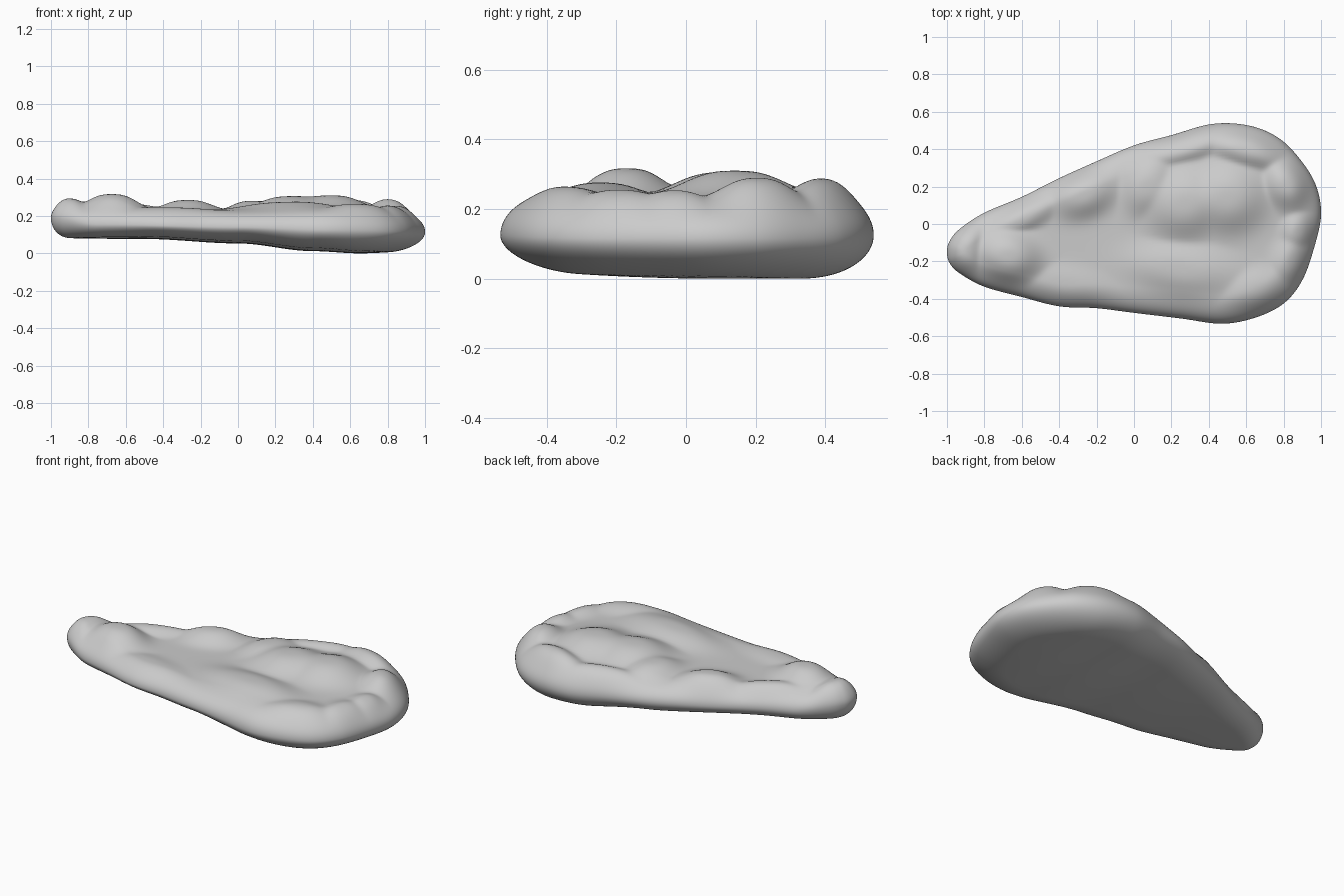
import bpy
import bmesh
import math
from mathutils import Vector, geometry
from mathutils.kdtree import KDTree

if "Cube" in bpy.data.objects:
    bpy.data.objects.remove(bpy.data.objects["Cube"], do_unlink=True)

STATIONS = 170
AROUND = 80

# Plan outline: matching points from the narrow end to the broad end
front_edge = [(-1, -.15), (-.985, -.21), (-.93, -.265), (-.8, -.335), (-.6, -.39),
              (-.4, -.44), (-.2, -.45), (0, -.475), (.25, -.505), (.47, -.533), (.65, -.5),
              (.8, -.425), (.9, -.3), (.965, -.12), (1, .05)]
back_edge = [(-1, -.15), (-.985, -.09), (-.93, -.025), (-.8, .06), (-.6, .145), (-.4, .245),
             (-.2, .335), (0, .42), (.2, .475), (.42, .535), (.62, .525), (.78, .455),
             (.9, .33), (.975, .2), (1, .05)]

# Height stations along x: underside, widest line, upper base level
underside = [(-1, .077), (-.5, .077), (0, .053), (.4, .012), (.65, 0), (1, .015)]
waist = [(-1, .19), (-.75, .155), (0, .14), (.5, .125), (1, .115)]
upper = [(-1, .245), (-.7, .24), (-.4, .23), (0, .23), (.5, .24), (1, .225)]

# Rounded lumps: x, y, half length, half width, turn in degrees, height
lumps = [
    (-.91, -.13, .09, .13, 0, .05),
    (-.67, -.17, .14, .11, -15, .077),
    (-.58, .04, .18, .06, 28, .03),
    (-.27, .16, .14, .1, 20, .055),
    (-.38, -.32, .2, .08, -8, .015),
    (.07, .2, .1, .13, -25, .05),
    (.28, .42, .2, .07, 17, .035),
    (.27, .11, .17, .15, 10, .07),
    (.5, .14, .17, .15, 0, .07),
    (.6, .4, .16, .08, -15, .05),
    (.82, .21, .1, .11, 20, .06),
    (.25, -.24, .24, .11, -8, .04),
    (.66, -.35, .15, .09, 15, .027),
    (.84, -.2, .08, .11, -20, .03),
    (.88, -.04, .07, .08, 0, .03),
]


def smooth_curve(points, other, s):
    """Point at fraction s of one edge, turning smoothly into the other edge at its ends."""
    run = [other[1], *points, other[-2]]
    last = len(points) - 1
    i = min(int(s * last), last - 1)
    t = s * last - i
    a, b, c, d = (Vector(p) for p in run[i:i + 4])
    return b + (c - a) * (t / 2) + (a * 2 - b * 5 + c * 4 - d) * (t * t / 2) \
        + (b * 3 - a - c * 3 + d) * (t ** 3 / 2)


def level(table, x):
    """Eased interpolation of a height table."""
    for (xa, za), (xb, zb) in zip(table, table[1:]):
        if x <= xb:
            t = min(max((x - xa) / (xb - xa), 0), 1)
            return za + (zb - za) * t * t * (3 - 2 * t)
    return table[-1][1]


# Outline samples for measuring distance from the rim
fractions = [i / 510 for i in range(511)]
outline = [smooth_curve(front_edge, back_edge, s) for s in fractions]
outline += [smooth_curve(back_edge, front_edge, s) for s in reversed(fractions[1:-1])]
tree = KDTree(len(outline))
for index, point in enumerate(outline):
    tree.insert(point.to_3d(), index)
tree.balance()


def rim_distance(p):
    index = tree.find(p.to_3d())[1]
    here = outline[index]
    best = (p - here).length
    for other in (outline[index - 1], outline[(index + 1) % len(outline)]):
        near, t = geometry.intersect_point_line(p, here, other)
        if 0 <= t <= 1:
            best = min(best, (p - near.to_2d()).length)
    return best


def lump_height(p):
    """Blend the lumps so that soft valleys stay between them."""
    total = 0
    for x, y, length, width, turn, height in lumps:
        a = math.radians(turn)
        dx, dy = p.x - x, p.y - y
        along = (dx * math.cos(a) + dy * math.sin(a)) / length
        across = (dy * math.cos(a) - dx * math.sin(a)) / width
        r = along * along + across * across
        total += (height * math.exp(-.7 * r ** 1.4)) ** 4
    return total ** (1 / 4)


def rounding(distance, radius):
    t = min(distance / radius, 1)
    return math.sqrt(1 - (1 - t) ** 2)


def surface_point(p, is_top, on_rim):
    distance = 0 if on_rim else rim_distance(p)
    middle = level(waist, p.x)
    broad = (p.x + 1) / 2
    if is_top:
        f = rounding(distance, .1 + .07 * broad)
        z = middle + (level(upper, p.x) + lump_height(p) - middle) * f
    else:
        # The underside lifts gently towards the front
        f = rounding(distance, .1 + .1 * broad)
        floor = level(underside, p.x) + .08 * min(p.y - .1, 0) ** 2
        z = middle + (floor - middle) * f
    return p.x, p.y, z


# Body: closed rings lofted along the length, closed at both ends by a pole
bm = bmesh.new()
rings = []
for i in range(1, STATIONS):
    s = i / STATIONS
    front = smooth_curve(front_edge, back_edge, s)
    back = smooth_curve(back_edge, front_edge, s)
    ring = []
    for j in range(2 * AROUND):
        w = (1 - math.cos(math.pi * j / AROUND)) / 2
        p = front.lerp(back, w)
        ring.append(bm.verts.new(surface_point(p, j < AROUND, j % AROUND == 0)))
    rings.append(ring)


def neighbours(ring):
    return zip(ring, ring[1:] + ring[:1])


for ring_a, ring_b in zip(rings, rings[1:]):
    for (a, b), (c, d) in zip(neighbours(ring_a), neighbours(ring_b)):
        bm.faces.new((a, b, d, c))
for ring, tip in ((rings[0], front_edge[0]), (rings[-1], front_edge[-1])):
    pole = bm.verts.new(surface_point(Vector(tip), True, True))
    for a, b in neighbours(ring):
        bm.faces.new((a, b, pole))
bmesh.ops.recalc_face_normals(bm, faces=bm.faces)

mesh = bpy.data.meshes.new("lumpy_slab")
bm.to_mesh(mesh)
bm.free()
mesh.shade_smooth()
slab = bpy.data.objects.new("lumpy_slab", mesh)
bpy.context.collection.objects.link(slab)

# Plain grey finish
grey = bpy.data.materials.new("plain_grey")
grey.use_nodes = True
colour = (.6, .6, .6, 1)
grey.diffuse_color = colour
grey.node_tree.nodes["Principled BSDF"].inputs["Base Color"].default_value = colour
mesh.materials.append(grey)
